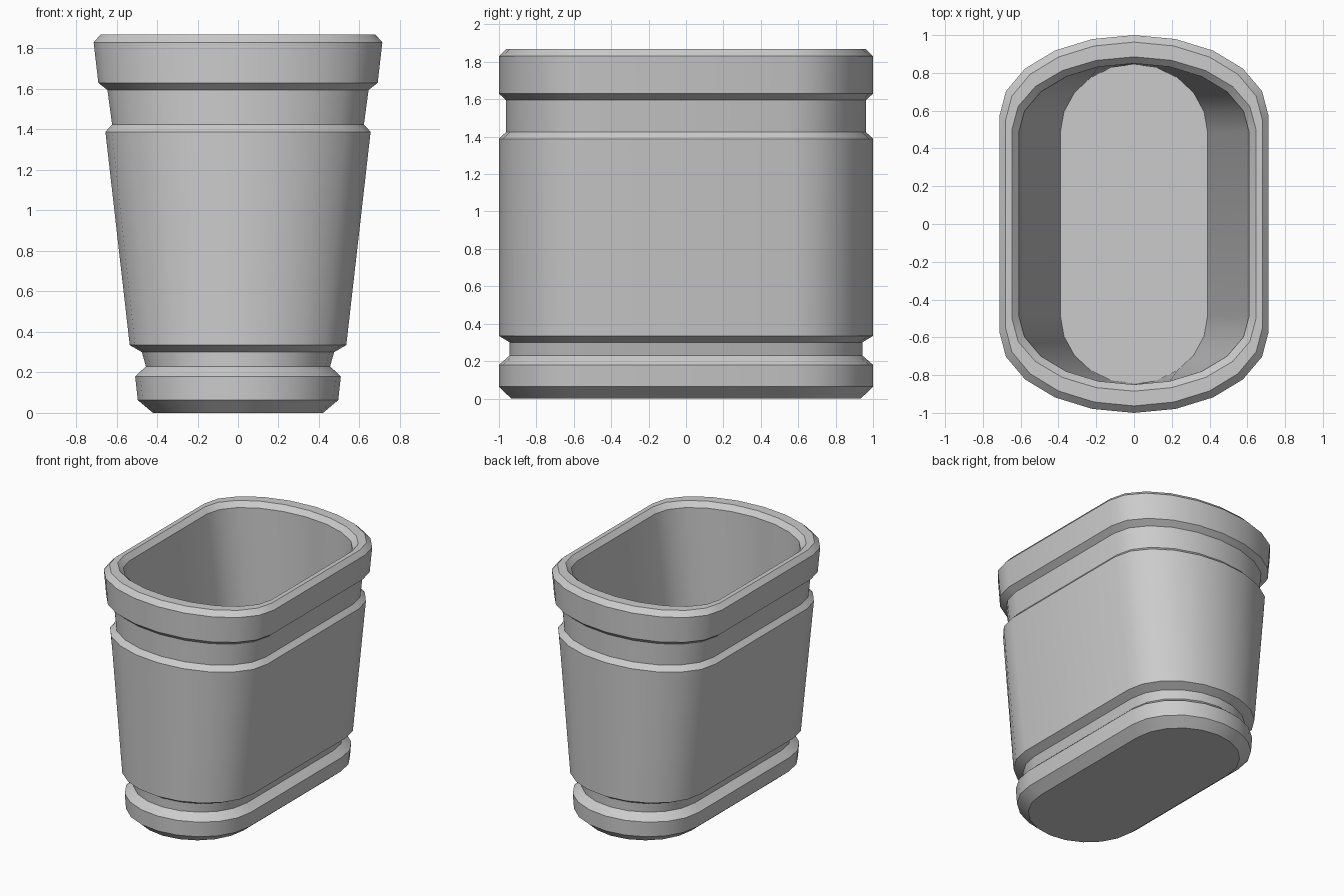
import bpy, bmesh, math

if "Cube" in bpy.data.objects:
    bpy.data.objects.remove(bpy.data.objects["Cube"])

# Outer-to-inner wall profile: (height, half width x, half depth y)
PROFILE = [
    (0.00, 0.42, 0.935), (0.063, 0.495, 1.0), (0.18, 0.508, 1.0),     # foot band
    (0.23, 0.455, 0.943), (0.30, 0.475, 0.943),                       # lower groove
    (0.335, 0.535, 1.0), (1.388, 0.655, 1.0),                         # main body
    (1.425, 0.622, 0.962), (1.595, 0.645, 0.962),                     # upper groove
    (1.63, 0.69, 1.0), (1.83, 0.713, 1.0),                            # rim band
    (1.868, 0.68, 0.963), (1.868, 0.645, 0.885), (1.83, 0.61, 0.85),  # lip
    (0.06, 0.39, 0.845),                                              # inside floor
]
STEPS = 10        # sides of each rounded end
STRAIGHT = 0.57   # share of the depth taken by the straight sides


def outline():
    """Unit outline: straight sides with rounded ends."""
    pts = []
    for end in (1, -1):
        for i in range(STEPS + 1):
            a = math.pi * i / STEPS
            pts.append((end * math.cos(a),
                        end * (STRAIGHT + (1 - STRAIGHT) * math.sin(a))))
    return pts


# Tapered cup, lofted through the profile rings
bm = bmesh.new()
unit = outline()
rings = [[bm.verts.new((x * hx, y * hy, z)) for x, y in unit]
         for z, hx, hy in PROFILE]
n = len(unit)
for low, high in zip(rings, rings[1:]):
    for i in range(n):
        j = (i + 1) % n
        bm.faces.new((low[i], low[j], high[j], high[i]))

# Underside and inside floor
bm.faces.new(rings[0][::-1])
bm.faces.new(rings[-1])
bmesh.ops.recalc_face_normals(bm, faces=bm.faces[:])

mesh = bpy.data.meshes.new("banded_cup")
bm.to_mesh(mesh)
bm.free()
cup = bpy.data.objects.new("banded_cup", mesh)
bpy.context.collection.objects.link(cup)

# Smooth walls with crisp band edges
bpy.context.view_layer.objects.active = cup
cup.select_set(True)
bpy.ops.object.shade_smooth_by_angle(angle=math.radians(30))
